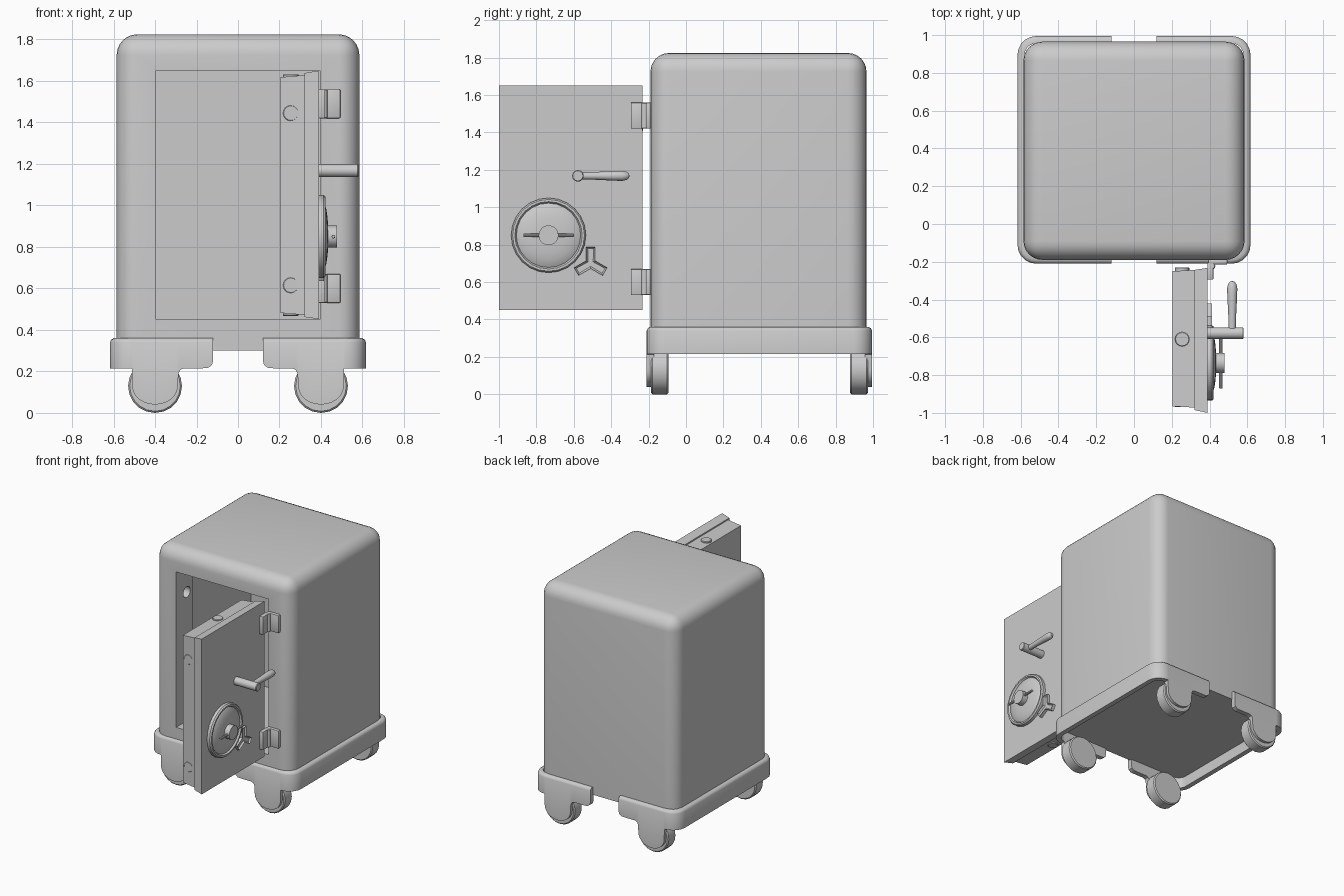
import bpy, bmesh, math
from mathutils import Matrix, Vector

if "Cube" in bpy.data.objects:
    bpy.data.objects.remove(bpy.data.objects["Cube"])

CY = 0.3875  # body centre in y


def finish(name, bm, angle=35):
    bmesh.ops.remove_doubles(bm, verts=bm.verts, dist=1e-5)
    bmesh.ops.recalc_face_normals(bm, faces=bm.faces)
    me = bpy.data.meshes.new(name)
    bm.to_mesh(me)
    bm.free()
    ob = bpy.data.objects.new(name, me)
    bpy.context.collection.objects.link(ob)
    smooth(ob, angle)
    return ob


def smooth(ob, angle=35):
    bpy.ops.object.select_all(action='DESELECT')
    ob.select_set(True)
    bpy.context.view_layer.objects.active = ob
    bpy.ops.object.shade_smooth_by_angle(angle=math.radians(angle))


def box_bm(x, y, z):
    bm = bmesh.new()
    bmesh.ops.create_cube(bm, size=1)
    for v in bm.verts:
        v.co = [a[0] if c < 0 else a[1] for a, c in zip((x, y, z), v.co)]
    return bm


def box(name, x, y, z, bevel=0):
    bm = box_bm(x, y, z)
    if bevel:
        bmesh.ops.bevel(bm, geom=bm.edges[:], offset=bevel, segments=2, affect='EDGES', profile=0.5)
    return finish(name, bm)


def tapered(name, x, y0, z0, y1, z1):
    bm = box_bm(x, y1, z1)
    for v in bm.verts:
        if v.co.x < (x[0] + x[1]) / 2:
            v.co.y = y0[0] if v.co.y == min(w.co.y for w in bm.verts if w.co.x > v.co.x) else y0[1]
            v.co.z = z0[0] if v.co.z < sum(z0) / 2 else z0[1]
    return finish(name, bm)


def lathe(name, profile, origin, axis, segs=24):
    """Revolve (radius, height) points about an axis through origin."""
    bm = bmesh.new()
    rings = [[bm.verts.new((r * math.cos(2 * math.pi * i / segs), r * math.sin(2 * math.pi * i / segs), h))
              for i in range(segs)] if r else [bm.verts.new((0, 0, h))] for r, h in profile]
    for a, b in zip(rings, rings[1:]):
        for i in range(segs):
            j = (i + 1) % segs
            f = [a[i % len(a)], a[j % len(a)], b[j % len(b)], b[i % len(b)]]
            bm.faces.new(list(dict.fromkeys(f)))
    rot = Vector((0, 0, 1)).rotation_difference(Vector(axis)).to_matrix().to_4x4()
    bm.transform(Matrix.Translation(origin) @ rot)
    return finish(name, bm)


def rod(name, r, length, origin, axis, segs=16, bevel=0.004):
    return lathe(name, [(0, 0), (r - bevel, 0), (r, bevel), (r, length - bevel),
                        (r - bevel, length), (0, length)], origin, axis, segs)


# Body: box with rounded uprights and top
bm = box_bm((-0.585, 0.585), (-0.19, 0.965), (0.30, 1.825))
edges = [e for e in bm.edges if max(v.co.z for v in e.verts) > 1]
bmesh.ops.bevel(bm, geom=edges, offset=0.1, segments=6, affect='EDGES', profile=0.5)
body = finish("safe_body", bm)

# Opening, wider cavity behind the jamb, and bolt sockets
cutters = [box("cut_cavity", (-0.43, 0.43), (0.01, 0.775), (0.42, 1.68)),
           box("cut_opening", (-0.395, 0.395), (-0.3, 0.1), (0.45, 1.65))]
for s in (-1, 1):
    for z in (0.615, 1.445):
        cutters.append(rod("cut_socket", 0.042, 0.1, (s * 0.35, -0.06, z), (s, 0, 0)))
    cutters.append(rod("cut_socket", 0.042, 0.1, (0, -0.06, 1.05 + s * 0.55), (0, 0, s)))
bpy.context.view_layer.objects.active = body
for c in cutters:
    c.hide_render = True
    m = body.modifiers.new("cut", 'BOOLEAN')
    m.operation, m.solver, m.object = 'DIFFERENCE', 'EXACT', c
    bpy.ops.object.modifier_apply(modifier=m.name)
for c in cutters:
    bpy.data.objects.remove(c)
smooth(body)

# Skirt: swept half ring whose lower edge drops into caster guards
half = [(0.12, 0.25), (0.126, 0.23), (0.145, 0.217), (0.17, 0.215), (0.26, 0.215), (0.278, 0.208), (0.287, 0.19)]
half += [(0.4 - 0.11 * math.cos(a), 0.13 - 0.09 * math.sin(a)) for a in
         [math.pi * i / 12 for i in range(13)]]
half += [(0.512, 0.213), (0.517, 0.215)]
path = [((x, -0.21), (0, 1), zb) for x, zb in half]
for i in range(1, 6):
    a = math.pi / 2 * i / 5
    path.append(((0.517 + 0.1 * math.sin(a), -0.11 - 0.1 * math.cos(a)), (-math.sin(a), math.cos(a)), 0.215))
path += [((p[0], 0.785 - p[1]), (n[0], -n[1]), zb) for p, n, zb in reversed(path)]
for s, side in ((1, "right"), (-1, "left")):
    bm = bmesh.new()
    rows = []
    for p, n, zb in path:
        sec = [(0, zb), (0, 0.34), (0.006, 0.353), (0.018, 0.36), (0.038, 0.36), (0.038, zb)]
        rows.append([bm.verts.new((s * (p[0] + n[0] * d), p[1] + n[1] * d, z)) for d, z in sec])
    for a, b in zip(rows, rows[1:]):
        for i in range(6):
            j = (i + 1) % 6
            bm.faces.new((a[i], a[j], b[j], b[i]))
    bm.faces.new(rows[0])
    bm.faces.new(rows[-1])
    finish(side + "_skirt", bm)
    # Casters behind the guards
    for y, end in ((-0.188, "front"), (0.878, "back")):
        rod(f"{end}_{side}_wheel", 0.13, 0.095, (s * 0.4, y, 0.13), (0, 1, 0), 20, 0.008)

# Door, swung open 90 degrees
tapered("door_plate", (0.32, 0.39), (-0.985, -0.243), (0.462, 1.638), (-1.0, -0.232), (0.452, 1.65))
tapered("door_inner_block", (0.205, 0.321), (-0.965, -0.25), (0.482, 1.618), (-0.972, -0.243), (0.472, 1.628))

# Locking bolts on all four door edges
for z in (0.615, 1.445):
    for s, y in ((-1, -0.9), (1, -0.3)):
        rod("side_bolt", 0.038, 0.07, (0.255, y, z), (0, s, 0), bevel=0.003)
for s in (-1, 1):
    rod("end_bolt", 0.038, 0.06, (0.255, -0.61, 1.05 + s * 0.522), (0, 0, s), bevel=0.003)

# Hinges: leaf on door, leaf on body
for z in (0.53, 1.42):
    box("hinge_door_leaf", (0.388, 0.42), (-0.295, -0.205), (z, z + 0.14), 0.005)
    box("hinge_body_leaf", (0.392, 0.495), (-0.215, -0.185), (z, z + 0.14), 0.008)
    rod("hinge_knuckle", 0.018, 0.14, (0.413, -0.222, z), (0, 0, 1), 12)

# Dial with ring, dome, hub and crossbar
lathe("dial", [(0.2, 0), (0.2, 0.024), (0.192, 0.034), (0.18, 0.034), (0.172, 0.022), (0.166, 0.026),
               (0.13, 0.038), (0.09, 0.044), (0.053, 0.046), (0.053, 0.09), (0, 0.09)],
      (0.388, -0.735, 0.85), (1, 0, 0))
rod("dial_crossbar", 0.009, 0.27, (0.46, -0.87, 0.85), (0, 1, 0), 10, 0.002)

# Handle: spindle and tapered grip
rod("handle_spindle", 0.031, 0.195, (0.385, -0.578, 1.168), (1, 0, 0))
lathe("handle_grip", [(0, 0), (0.019, 0), (0.021, 0.1), (0.026, 0.2), (0.027, 0.24), (0.022, 0.262),
                      (0.012, 0.275), (0, 0.278)], (0.52, -0.58, 1.168), (0, 1, 0), 16)

# Three-armed keyhole cover with sunken face
bm = bmesh.new()
h, L = 0.024, 0.088
pts = []
for k in range(3):
    a = math.radians(90 + 120 * k)
    c, s = math.cos(a), math.sin(a)
    pts += [(L * c + h * s, L * s - h * c), (L * c - h * s, L * s + h * c)]
    b, r = a + math.pi / 3, h / math.sin(math.pi / 3)
    pts.append((r * math.cos(b), r * math.sin(b)))
base = bm.faces.new([bm.verts.new((0.388, -0.51 + u, 0.70 + w)) for u, w in pts])
top = bmesh.ops.extrude_face_region(bm, geom=[base])["geom"]
bmesh.ops.translate(bm, vec=(0.026, 0, 0), verts=[g for g in top if isinstance(g, bmesh.types.BMVert)])
face = next(g for g in top if isinstance(g, bmesh.types.BMFace))
bmesh.ops.inset_region(bm, faces=[face], thickness=0.012)
bmesh.ops.translate(bm, vec=(-0.012, 0, 0), verts=face.verts[:])
finish("keyhole_cover", bm)
